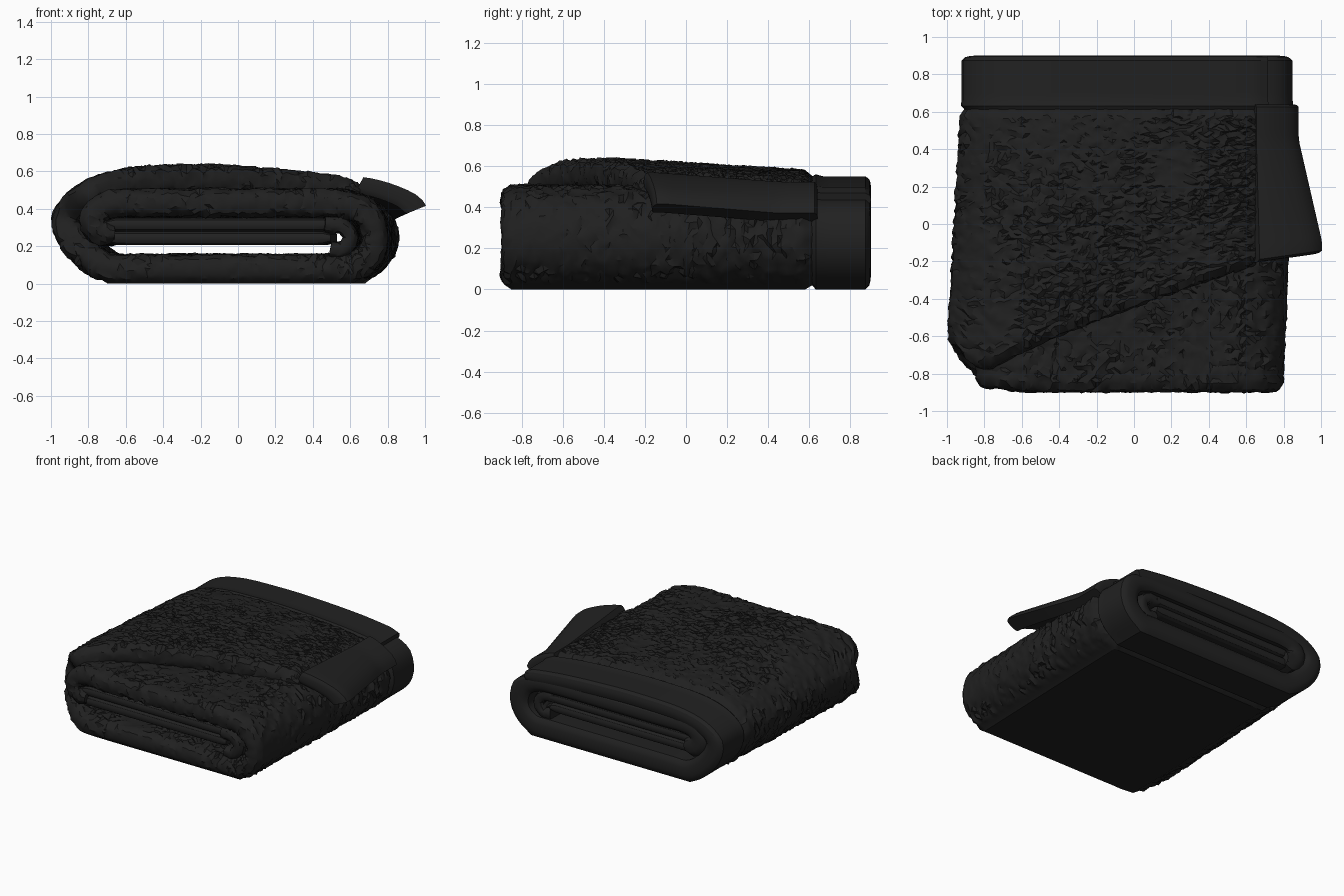
import bpy, bmesh, math, random
from mathutils import Vector, noise

if "Cube" in bpy.data.objects:
    bpy.data.objects.remove(bpy.data.objects["Cube"])

random.seed(4)


def material(name, v):
    m = bpy.data.materials.new(name)
    m.diffuse_color = (v, v, v, 1)
    m.use_nodes = True
    m.node_tree.nodes["Principled BSDF"].inputs["Base Color"].default_value = m.diffuse_color
    return m


PLUSH = material("charcoal plush", 0.0145)
SATIN = material("charcoal satin", 0.0155)


def clamp(v):
    return max(0.0, min(1.0, v))


def spline(pts, step):
    """Catmull-Rom through (x, z, front_y) points, evenly sampled."""
    P = [Vector(p) for p in pts]
    P = [2 * P[0] - P[1]] + P + [2 * P[-1] - P[-2]]
    out = []
    for a, b, c, d in zip(P, P[1:], P[2:], P[3:]):
        n = max(2, math.ceil(math.hypot(c.x - b.x, c.y - b.y) / step))
        for k in range(n):
            t = k / n
            out.append(0.5 * (2 * b + (c - a) * t + (2 * a - 5 * b + 4 * c - d) * t * t
                              + (3 * b - a - 3 * c + d) * t ** 3))
    return out + [P[-2]]


def settle(p):
    """The pile is lower toward the back and narrows slightly along y."""
    x, y, z = p
    if z > 0.36:
        f = 1 - 0.18 * clamp((y + 0.3) / 0.9) - 0.12 * clamp((y - 0.56) / 0.1)
        z = 0.36 + (z - 0.36) * f
    if x < 0:
        x *= 1 - 0.065 * clamp((y + 0.5) / 1.1) - 0.01 * clamp((y - 0.56) / 0.1)
    else:
        x *= 1 - 0.07 * clamp((0.6 - y) / 1.5) - 0.015 * clamp((y - 0.56) / 0.1)
    return Vector((x, y, z))


def drape(p):
    """The loose corner of the side border lifts and flares at the front."""
    x, y, z = p
    t = clamp((0.45 - y) / 0.6)
    u = (x - 0.62) / 0.24
    return Vector((x + 0.115 * t * u, y + 0.05 * t * u, z + 0.045 * t))


def sheet(name, pts, half, back, mat, step, warp=settle, fluff=0.0, taper=0.4, edge=0.7):
    """Sweep a thick rounded cloth section along a path in the xz plane."""
    path = spline(pts, step)
    ny = max(6, int((back - min(p[2] for p in pts)) / step))
    r = half * edge
    bm = bmesh.new()
    rings = []
    for i, p in enumerate(path):
        q = path[min(i + 1, len(path) - 1)] - path[max(i - 1, 0)]
        t = Vector((q.x, 0, q.y)).normalized()
        nrm = Vector((-t.z, 0, t.x))
        e = min(i, len(path) - 1 - i) * step          # rounded path ends
        h = half * (1 - taper + taper * clamp(e / half))
        f = p.z
        sec = [(f + r + (back - f - 2 * r) * k / ny, h) for k in range(ny + 1)]
        arc = [math.pi * k / 8 for k in (2, 1, 0, -1, -2)]
        sec += [(back - r + r * math.cos(a), h * math.sin(a)) for a in arc]
        sec += [(y, -o) for y, o in sec[:ny + 1]][::-1]
        sec += [(f + r - r * math.cos(a), -h * math.sin(a)) for a in arc]
        ring = []
        for y, o in sec:
            c = Vector((p.x, y, p.y)) + nrm * o
            if fluff and c.z > 0.03:
                n = 0.35 + 0.9 * clamp(0.5 + noise.noise(c * 4.0))
                tuft = noise.noise(c * 22.0) * fluff * 0.7
                j = fluff * n
                c += nrm * (random.uniform(-j, j) + tuft)
                c += t * random.uniform(-j, j) * 0.6
                c.y += random.uniform(-j, j) * 0.6
            c = warp(c)
            if c.z < 0.014:
                c.z = 0.0
            ring.append(bm.verts.new(c))
        rings.append(ring)
    n = len(rings[0])
    for A, B in zip(rings, rings[1:]):
        for k in range(n):
            bm.faces.new((A[k], A[(k + 1) % n], B[(k + 1) % n], B[k]))
    # end caps as strips between the two cloth faces
    lo = ny + 6
    for R in (rings[0], rings[-1]):
        for k in range(ny):
            bm.faces.new((R[k], R[k + 1], R[lo + ny - k - 1], R[lo + ny - k]))
        bm.faces.new(R[ny:lo + 1])
        bm.faces.new(R[lo + ny:] + [R[0]])
    if fluff:
        bmesh.ops.triangulate(bm, faces=bm.faces[:])
    bmesh.ops.recalc_face_normals(bm, faces=bm.faces[:])
    me = bpy.data.meshes.new(name)
    bm.to_mesh(me)
    bm.free()
    ob = bpy.data.objects.new(name, me)
    bpy.context.collection.objects.link(ob)
    me.materials.append(mat)
    bpy.context.view_layer.objects.active = ob
    ob.select_set(True)
    bpy.ops.object.shade_smooth_by_angle(angle=math.radians(30))
    ob.select_set(False)
    return ob


# Folded path: top layer, left fold, bottom, right fold, second layer, inner curl
FOLD = [(0.68, 0.480, -0.22), (0.4, 0.522, -0.31), (0, 0.552, -0.45), (-0.3, 0.555, -0.56),
        (-0.6, 0.538, -0.69), (-0.8, 0.475, -0.78), (-0.915, 0.36, -0.66), (-0.895, 0.25, -0.72),
        (-0.8, 0.145, -0.84), (-0.68, 0.08, -0.89), (-0.5, 0.078, -0.9), (0, 0.078, -0.9),
        (0.5, 0.078, -0.9), (0.66, 0.085, -0.9), (0.76, 0.16, -0.9), (0.785, 0.26, -0.9),
        (0.74, 0.365, -0.9), (0.62, 0.42, -0.9), (0.45, 0.43, -0.9), (0, 0.43, -0.9),
        (-0.45, 0.43, -0.9), (-0.62, 0.43, -0.89), (-0.73, 0.405, -0.88), (-0.775, 0.34, -0.88),
        (-0.74, 0.28, -0.88), (-0.66, 0.27, -0.88)]

sheet("plush_blanket", FOLD, 0.072, 0.63, PLUSH, 0.024, fluff=0.011)

# Satin border along the back edge follows the same folds
hem = [(x, z, 0.605) for x, z, _ in FOLD]
hem[0] = (0.72, 0.47, 0.605)
sheet("back_satin_border", hem, 0.076, 0.9, SATIN, 0.04, edge=0.35)

# Satin border at the end of the top layer, with its loose corner
side = [(0.64, 0.485, -0.21), (0.73, 0.45, -0.21), (0.81, 0.40, -0.21), (0.845, 0.35, -0.21)]
sheet("side_satin_border", side, 0.046, 0.64, SATIN, 0.04, warp=drape, taper=0.1, edge=0.3)

# Two folded satin layers inside and the plush curl at their right end
for name, z in (("lower", 0.243), ("upper", 0.315)):
    inner = [(x, z, -0.85) for x in (-0.7, -0.3, 0.2, 0.53)]
    sheet(name + "_inner_satin_layer", inner, 0.036, 0.87, SATIN, 0.05)
curl = [(0.5, 0.315, -0.88), (0.6, 0.305, -0.88), (0.645, 0.245, -0.88), (0.6, 0.18, -0.88),
        (0.53, 0.185, -0.88)]
sheet("inner_curl", curl, 0.042, 0.87, PLUSH, 0.03, fluff=0.004, taper=0.1)
